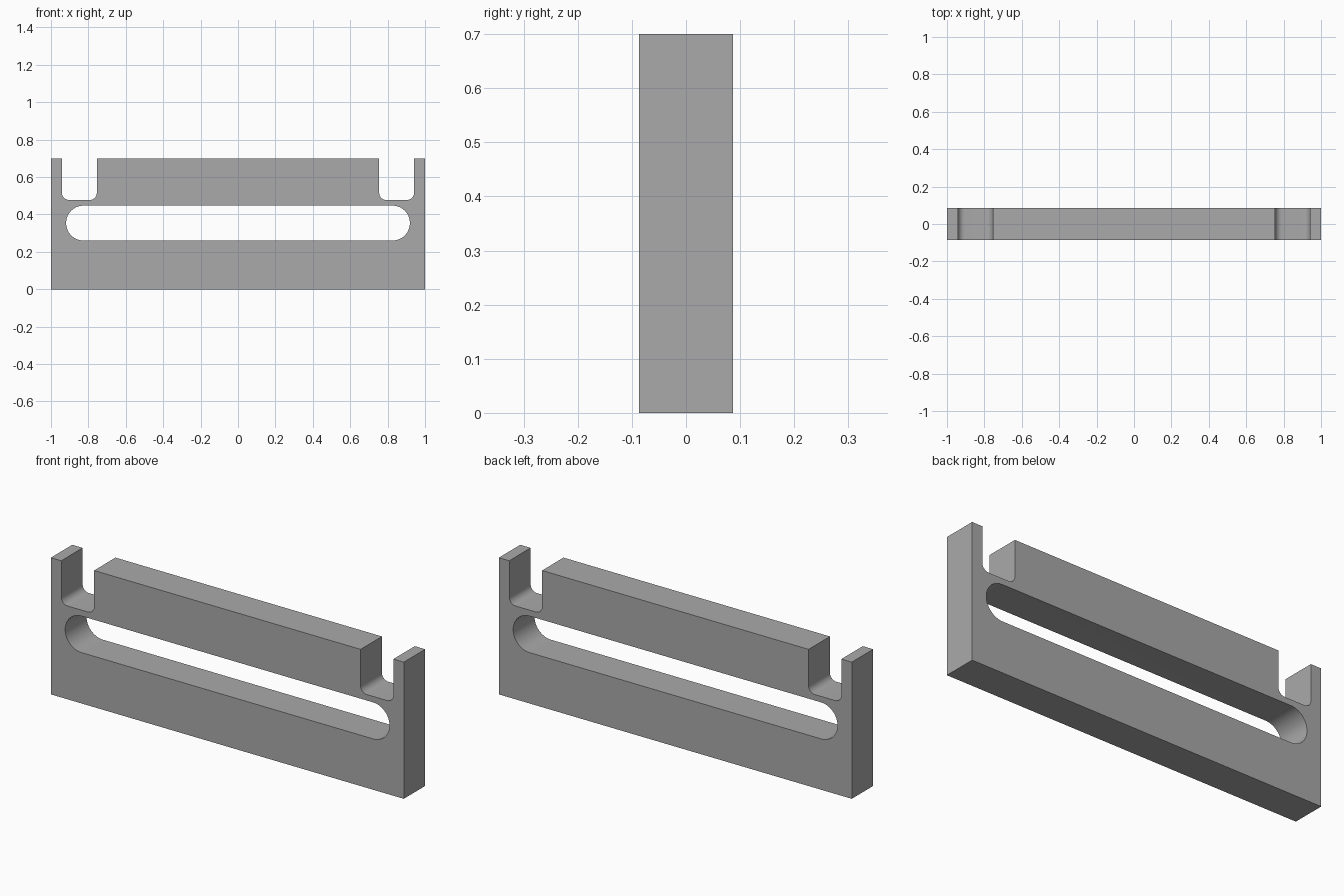
import bpy
import bmesh
from math import cos, sin, pi, radians

HALF_DEPTH = 0.0865
HEIGHT = 0.70

cube = bpy.data.objects.get("Cube")
if cube:
    bpy.data.objects.remove(cube, do_unlink=True)


def arc(cx, cz, radius, start, end, steps):
    """Points along an arc in the x-z plane, angles in degrees."""
    angles = [radians(start + (end - start) * i / steps) for i in range(steps + 1)]
    return [(cx + radius * cos(a), cz + radius * sin(a)) for a in angles]


def prism(name, outline, half_depth):
    """Extrude an x-z outline symmetrically along y."""
    bm = bmesh.new()
    face = bm.faces.new([bm.verts.new((x, -half_depth, z)) for x, z in outline])
    extruded = bmesh.ops.extrude_face_region(bm, geom=[face])["geom"]
    verts = [v for v in extruded if isinstance(v, bmesh.types.BMVert)]
    bmesh.ops.translate(bm, verts=verts, vec=(0, 2 * half_depth, 0))
    bmesh.ops.recalc_face_normals(bm, faces=bm.faces)
    mesh = bpy.data.meshes.new(name)
    bm.to_mesh(mesh)
    bm.free()
    obj = bpy.data.objects.new(name, mesh)
    bpy.context.collection.objects.link(obj)
    return obj


# Plate outline: right half with its end post and round-cornered notch, then mirrored
post, block, floor, fillet = 0.941, 0.755, 0.478, 0.036
half = [(1, 0), (1, HEIGHT), (post, HEIGHT)]
half += arc(post - fillet, floor + fillet, fillet, 0, -90, 10)
half += arc(block + fillet, floor + fillet, fillet, -90, -180, 10)
half += [(block, HEIGHT)]
plate = prism("notched_plate", half + [(-x, z) for x, z in reversed(half)], HALF_DEPTH)

# Long slot with round ends
radius, slot_z = 0.0935, 0.354
centre = 0.919 - radius
slot_outline = arc(centre, slot_z, radius, -90, 90, 28) + arc(-centre, slot_z, radius, 90, 270, 28)
cutter = prism("slot_cutter", slot_outline, HALF_DEPTH * 2)
cutter.hide_render = True

cut = plate.modifiers.new("slot", "BOOLEAN")
cut.operation = "DIFFERENCE"
cut.solver = "EXACT"
cut.object = cutter
bpy.context.view_layer.objects.active = plate
plate.select_set(True)
bpy.ops.object.modifier_apply(modifier=cut.name)
bpy.data.objects.remove(cutter, do_unlink=True)

# Plain grey finish
grey = bpy.data.materials.new("plain_grey")
colour = (0.40, 0.40, 0.40, 1)
grey.use_nodes = True
grey.diffuse_color = colour
grey.node_tree.nodes["Principled BSDF"].inputs["Base Color"].default_value = colour
plate.data.materials.clear()
plate.data.materials.append(grey)

bpy.ops.object.shade_smooth_by_angle(angle=radians(30))
